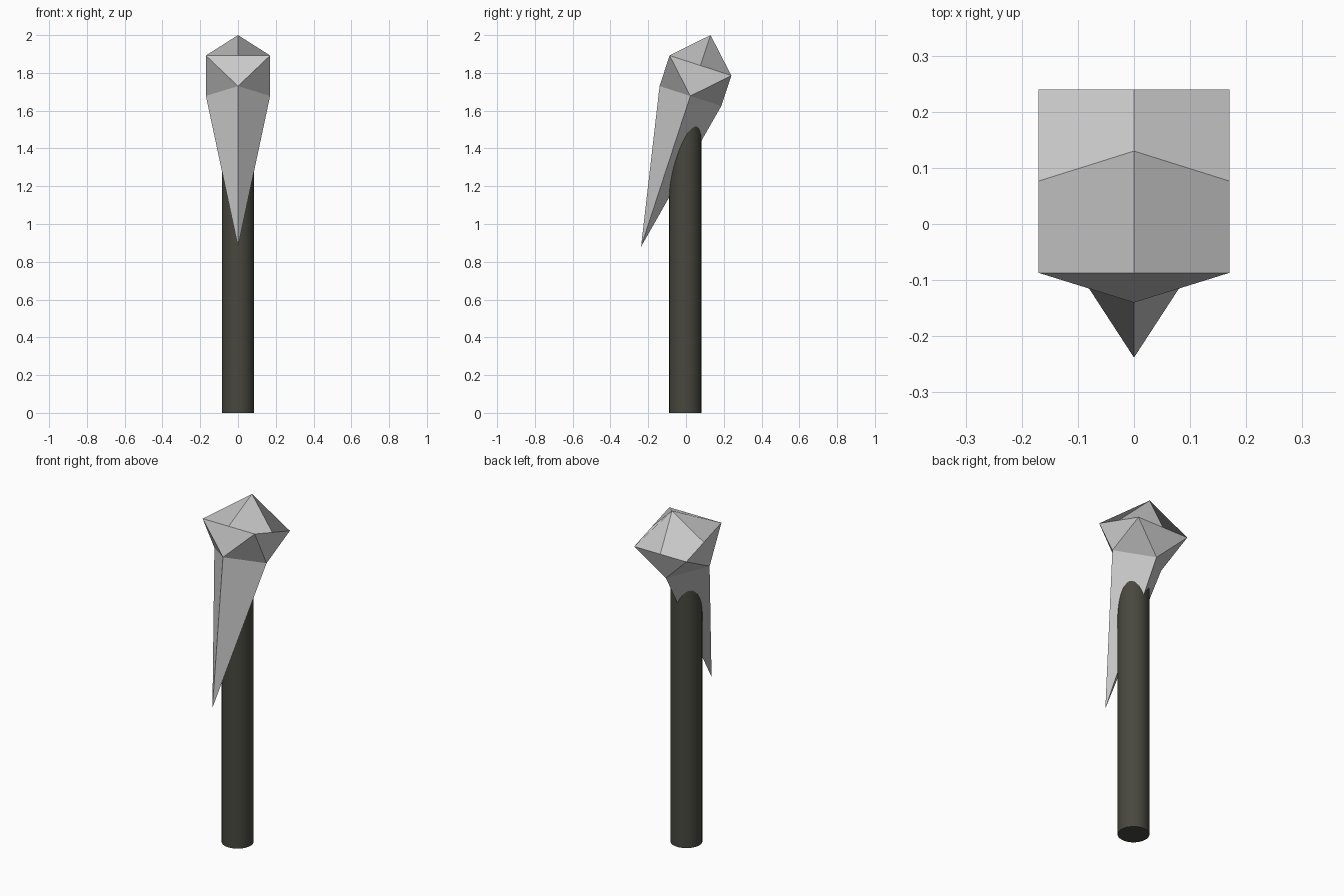
import bpy, bmesh

if "Cube" in bpy.data.objects:
    bpy.data.objects.remove(bpy.data.objects["Cube"])

A = 0.17  # half width of the faceted head

# Handle: round dark shaft, its top hidden inside the head
bpy.ops.mesh.primitive_cylinder_add(vertices=32, radius=0.085, depth=1.6, location=(0, -0.004, 0.8))
shaft = bpy.context.object
shaft.name = "shaft"
bpy.ops.object.shade_smooth_by_angle()
mat = bpy.data.materials.new("dark_shaft")
mat.diffuse_color = (0.065, 0.065, 0.05, 1)
mat.use_nodes = True
mat.node_tree.nodes["Principled BSDF"].inputs["Base Color"].default_value = mat.diffuse_color
shaft.data.materials.append(mat)

# Head: peaked crown above a tilted square, tapering to a long spike below
bm = bmesh.new()
v = lambda x, y, z: bm.verts.new((x, y, z))
apex, tip = v(0, 0.13, 2.0), v(0, -0.238, 0.88)
front_mid, back_mid = v(0, -0.087, 1.892), v(0, 0.24, 1.786)
front_low, back_low = v(0, -0.14, 1.73), v(0, 0.187, 1.625)
sides = []
for s in (-1, 1):
    front = v(s * A, -0.087, 1.892)
    back = v(s * A, 0.24, 1.786)
    mid = v(s * A, 0.0765, 1.839)
    low = v(s * A, 0.023, 1.678)
    sides.append((front, back))
    # Crown quads, side facets and spike facets of one half
    for f in ((apex, front_mid, front, mid), (apex, mid, back, back_mid),
              (front, front_low, low), (front, low, back, mid), (back, low, back_low),
              (low, front_low, tip), (low, tip, back_low)):
        bm.faces.new(f)
# Front and back facets crossing the middle
for i, (m, low) in enumerate(((front_mid, front_low), (back_mid, back_low))):
    bm.faces.new((sides[0][i], low, sides[1][i], m))
bmesh.ops.recalc_face_normals(bm, faces=bm.faces)
mesh = bpy.data.meshes.new("spiked_head")
bm.to_mesh(mesh)
bm.free()
head = bpy.data.objects.new("spiked_head", mesh)
bpy.context.collection.objects.link(head)
